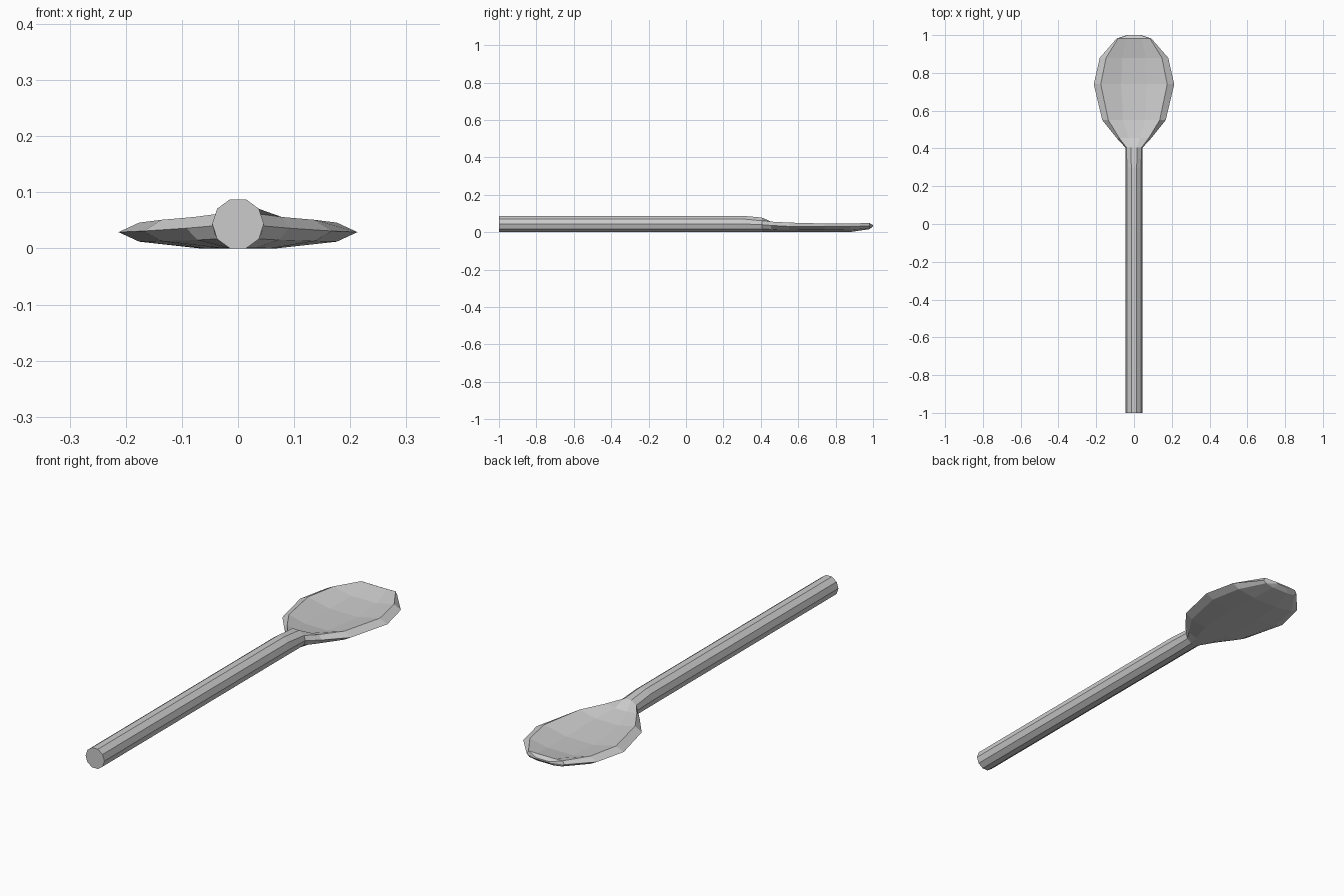
import bpy, bmesh, math

R = 0.046
S, C = math.sin, math.cos
A, B = math.radians(36), math.radians(72)
H = R * S(B)  # centre height so the flat underside rests on the ground


def section(bm, y, half):
    """Ten-sided ring from right-hand points ordered top to bottom, mirrored in x."""
    pts = half + [(-x, z) for x, z in reversed(half)]
    return [bm.verts.new((x, y, z)) for x, z in pts]


# Round handle cross-section: dish, upper rim, rim, lower rim, bottom
handle = [(R * C(a), H + R * S(a)) for a in (B, A, 0, -A, -B)]

# Handle, neck and bowl stations
rows = [
    (-1.0, handle),
    (0.30, handle),
    (0.405, [(0.016, 0.078), (0.040, 0.061), (0.046, 0.040), (0.038, 0.017), (0.016, 0.001)]),
    (0.455, [(0.030, 0.050), (0.078, 0.056), (0.092, 0.036), (0.072, 0.015), (0.032, 0.001)]),
    (0.55, [(0.058, 0.032), (0.136, 0.051), (0.168, 0.031), (0.136, 0.013), (0.058, 0.0)]),
    (0.74, [(0.068, 0.022), (0.176, 0.046), (0.213, 0.029), (0.176, 0.012), (0.068, 0.0)]),
    (0.88, [(0.062, 0.028), (0.148, 0.047), (0.181, 0.030), (0.148, 0.013), (0.062, 0.001)]),
    (0.982, [(0.042, 0.047), (0.084, 0.048), (0.092, 0.033), (0.080, 0.022), (0.040, 0.016)]),
    (1.0, [(0.020, 0.037), (0.032, 0.037), (0.038, 0.034), (0.032, 0.031), (0.020, 0.031)]),
]

bm = bmesh.new()
rings = [section(bm, y, half) for y, half in rows]
for a, b in zip(rings, rings[1:]):
    for i in range(10):
        j = (i + 1) % 10
        bm.faces.new((a[i], a[j], b[j], b[i]))
# End caps
bm.faces.new(rings[0])
bm.faces.new(rings[-1])
bmesh.ops.recalc_face_normals(bm, faces=bm.faces[:])

mesh = bpy.data.meshes.new("spoon")
bm.to_mesh(mesh)
bm.free()
bpy.context.collection.objects.link(bpy.data.objects.new("spoon", mesh))
